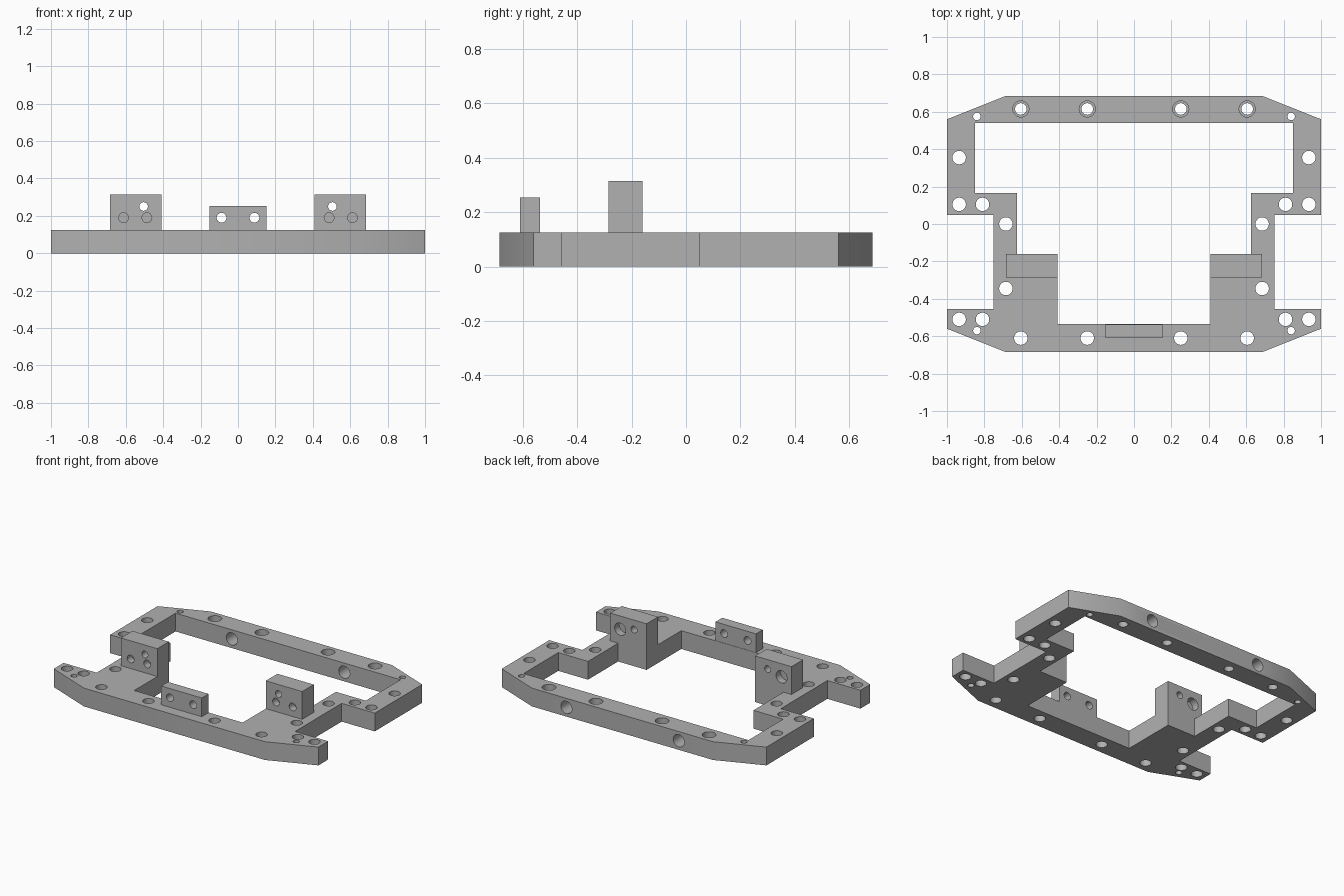
import bpy
import bmesh
from mathutils import Matrix, Vector
from math import pi

if "Cube" in bpy.data.objects:
    bpy.data.objects.remove(bpy.data.objects["Cube"], do_unlink=True)

T = 0.125  # plate thickness

grey = bpy.data.materials.new("plain grey")
grey.use_nodes = True
colour = (0.44, 0.44, 0.44, 1)
grey.diffuse_color = colour
grey.node_tree.nodes["Principled BSDF"].inputs["Base Color"].default_value = colour


def make_object(name, bm):
    mesh = bpy.data.meshes.new(name)
    bmesh.ops.recalc_face_normals(bm, faces=bm.faces)
    bm.to_mesh(mesh)
    bm.free()
    mesh.materials.append(grey)
    obj = bpy.data.objects.new(name, mesh)
    bpy.context.collection.objects.link(obj)
    return obj


def prism(name, half, z0, z1):
    """Extrude a profile given by its right half, mirrored across x = 0."""
    points = half + [(-x, y) for x, y in reversed(half)]
    bm = bmesh.new()
    face = bm.faces.new([bm.verts.new((x, y, z0)) for x, y in points])
    top = bmesh.ops.extrude_face_region(bm, geom=[face])["geom"]
    verts = [v for v in top if isinstance(v, bmesh.types.BMVert)]
    bmesh.ops.translate(bm, verts=verts, vec=(0, 0, z1 - z0))
    return make_object(name, bm)


def box(name, x, y, z):
    bm = bmesh.new()
    bmesh.ops.create_cube(bm, size=1)
    for v in bm.verts:
        v.co = Vector([(a + b) / 2 + c * (b - a) for c, (a, b) in zip(v.co, (x, y, z))])
    return make_object(name, bm)


def drills(holes):
    """One cutter made of cylinders: (centre, radius, length, axis)."""
    bm = bmesh.new()
    for centre, radius, length, axis in holes:
        turn = Matrix.Rotation(pi / 2, 4, "X") if axis == "y" else Matrix()
        bmesh.ops.create_cone(bm, cap_ends=True, segments=32, radius1=radius, radius2=radius,
                              depth=length, matrix=Matrix.Translation(centre) @ turn)
    return make_object("drill_cutter", bm)


def cut(obj, cutter):
    cutter.hide_render = True
    mod = obj.modifiers.new("cut", "BOOLEAN")
    mod.operation = "DIFFERENCE"
    mod.solver = "EXACT"
    mod.object = cutter
    bpy.context.view_layer.objects.active = obj
    bpy.ops.object.modifier_apply(modifier=mod.name)
    bpy.data.objects.remove(cutter, do_unlink=True)


def finish(obj):
    bpy.ops.object.select_all(action="DESELECT")
    obj.select_set(True)
    bpy.context.view_layer.objects.active = obj
    bpy.ops.object.shade_smooth_by_angle(angle=pi / 6)


# Frame plate with its central opening
outer = [(0.685, 0.685), (1, 0.56), (1, 0.048), (0.75, 0.048), (0.75, -0.455),
         (1, -0.455), (1, -0.56), (0.685, -0.685)]
inner = [(0.85, 0.54), (0.85, 0.165), (0.625, 0.165), (0.625, -0.16),
         (0.41, -0.16), (0.41, -0.535)]
frame = prism("frame_plate", outer, 0, T)
cut(frame, prism("opening_cutter", inner, -0.1, T + 0.1))

# Screw holes, small pin holes, and cross holes through the back bar
screws = [(0.605, -0.61), (0.25, -0.61), (0.935, 0.355), (0.935, 0.105), (0.81, 0.105),
          (0.685, 0), (0.685, -0.345), (0.935, -0.51), (0.81, -0.51)]
pins = [(0.84, 0.575), (0.84, -0.57)]
bar_holes = [(0.605, 0.615), (0.25, 0.615)]
through, counterbores = [], []
for s in (-1, 1):
    for group, radius in ((screws, 0.036), (pins, 0.02), (bar_holes, 0.031)):
        through += [((s * x, y, T / 2), radius, 0.3, "z") for x, y in group]
    through.append(((s * 0.425, 0.615, T / 2), 0.042, 0.3, "y"))
    counterbores += [((s * x, y, T), 0.043, 0.12, "z") for x, y in bar_holes]
cut(frame, drills(through))
cut(frame, drills(counterbores))
finish(frame)

# Upright side blocks: one through hole, two blind front holes, one wide blind rear hole
for side, s in (("right", -1), ("left", 1)):
    block = box(side + "_block", sorted((s * 0.41, s * 0.685)), (-0.285, -0.16), (T, 0.315))
    cut(block, drills([
        ((s * 0.505, -0.22, 0.25), 0.023, 0.3, "y"),
        ((s * 0.487, -0.285, 0.19), 0.026, 0.1, "y"),
        ((s * 0.612, -0.285, 0.19), 0.026, 0.1, "y"),
        ((s * 0.61, -0.16, 0.225), 0.042, 0.1, "y"),
    ]))
    finish(block)

# Low front block with two through holes
front = box("front_block", (-0.153, 0.153), (-0.61, -0.537), (T, 0.253))
cut(front, drills([((s * 0.088, -0.57, 0.19), 0.026, 0.3, "y") for s in (-1, 1)]))
finish(front)
